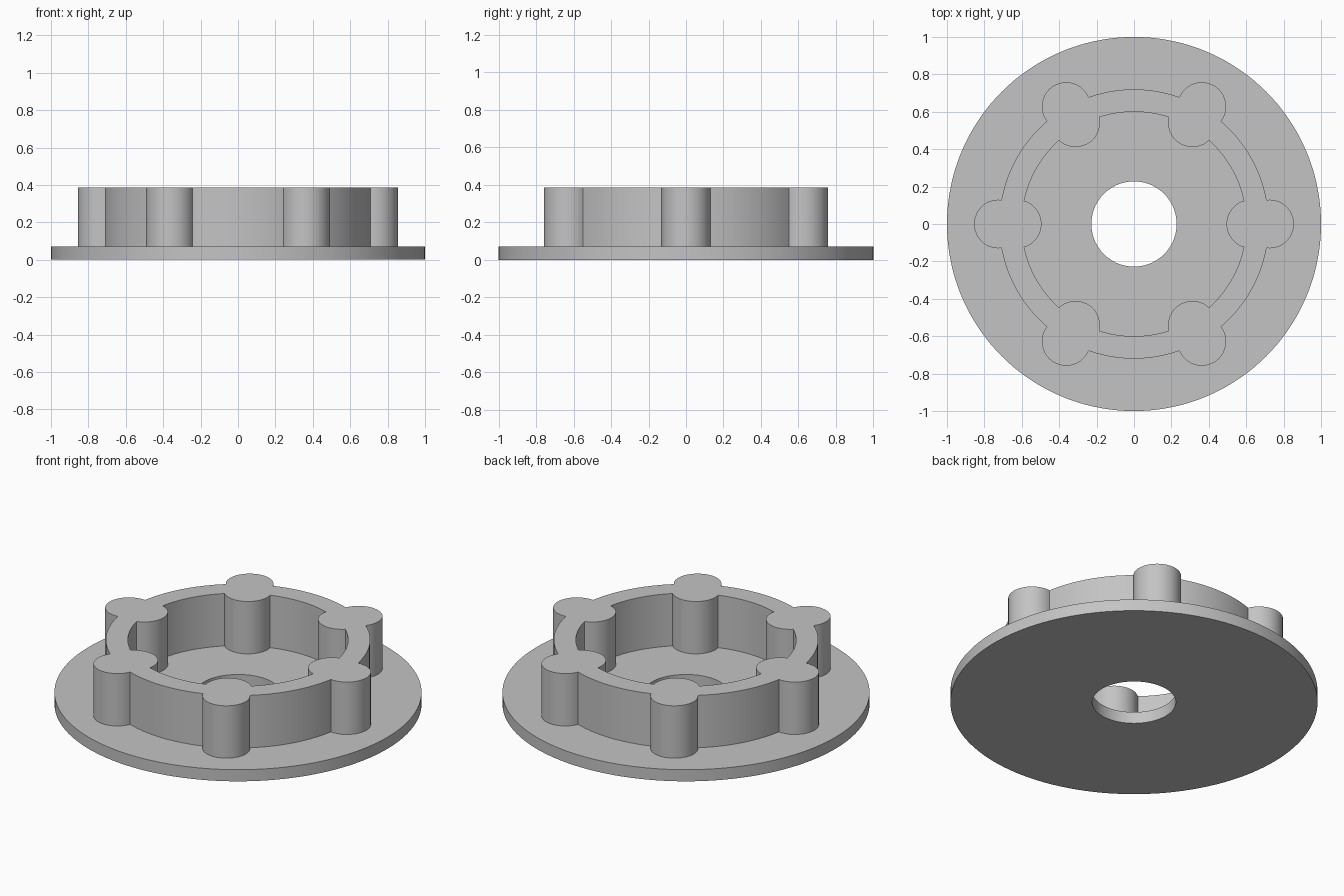
import bpy, bmesh
from math import sin, cos, pi, atan2, sqrt, radians

cube = bpy.data.objects.get("Cube")
if cube:
    bpy.data.objects.remove(cube, do_unlink=True)

PLATE_TOP, RING_TOP = 0.07, 0.385
BOSS_R, BOSSES = 0.13, 6


def circle(radius, count=144):
    return [(radius * cos(2 * pi * i / count), radius * sin(2 * pi * i / count))
            for i in range(count)]


def lobed_circle(radius, centre, side, steps=24):
    """Circle with round bosses bulging outward (side 1) or inward (side -1)."""
    x = (radius**2 + centre**2 - BOSS_R**2) / (2 * centre)
    y = sqrt(radius**2 - x**2)
    bend, start = atan2(y, side * (x - centre)), atan2(y, x)
    sector = []
    for i in range(steps + 1):
        a = bend * (2 * i / steps - 1)
        sector.append((centre + side * BOSS_R * cos(a), BOSS_R * sin(a)))
    gap = 2 * pi / BOSSES - 2 * start
    for i in range(1, steps):
        a = start + gap * i / steps
        sector.append((radius * cos(a), radius * sin(a)))
    points = []
    for k in range(BOSSES):
        c, s = cos(2 * pi * k / BOSSES), sin(2 * pi * k / BOSSES)
        points += [(c * px - s * py, s * px + c * py) for px, py in sector]
    return points


bm = bmesh.new()


def loop(points, z):
    verts = [bm.verts.new((x, y, z)) for x, y in points]
    edges = [bm.edges.new((v, verts[i - 1])) for i, v in enumerate(verts)]
    return verts, edges


def wall(points, z0, z1):
    low, high = loop(points, z0), loop(points, z1)
    for i in range(len(points)):
        bm.faces.new((low[0][i - 1], low[0][i], high[0][i], high[0][i - 1]))
    return low[1], high[1]


def flat(outer, inner):
    bmesh.ops.triangle_fill(bm, edges=outer + inner, use_beauty=True)


# Upright walls: plate rim, centre hole, ring outside and ring inside
rim_low, rim_high = wall(circle(1), 0, PLATE_TOP)
hole_low, hole_high = wall(circle(0.228, 72), 0, PLATE_TOP)
out_low, out_high = wall(lobed_circle(0.72, 0.725, 1), PLATE_TOP, RING_TOP)
in_low, in_high = wall(lobed_circle(0.6, 0.625, -1), PLATE_TOP, RING_TOP)

# Level surfaces: underside, flange, ring top and inner floor
flat(rim_low, hole_low)
flat(rim_high, out_low)
flat(out_high, in_high)
flat(in_low, hole_high)
bmesh.ops.recalc_face_normals(bm, faces=bm.faces[:])

mesh = bpy.data.meshes.new("flanged_ring")
bm.to_mesh(mesh)
bm.free()
part = bpy.data.objects.new("flanged_ring", mesh)
bpy.context.collection.objects.link(part)

# Plain grey material
grey = bpy.data.materials.new("plain_grey")
grey.use_nodes = True
colour = (0.55, 0.55, 0.55, 1)
grey.diffuse_color = colour
grey.node_tree.nodes["Principled BSDF"].inputs["Base Color"].default_value = colour
mesh.materials.append(grey)

bpy.ops.object.select_all(action="DESELECT")
part.select_set(True)
bpy.context.view_layer.objects.active = part
bpy.ops.object.shade_smooth_by_angle(angle=radians(30))
